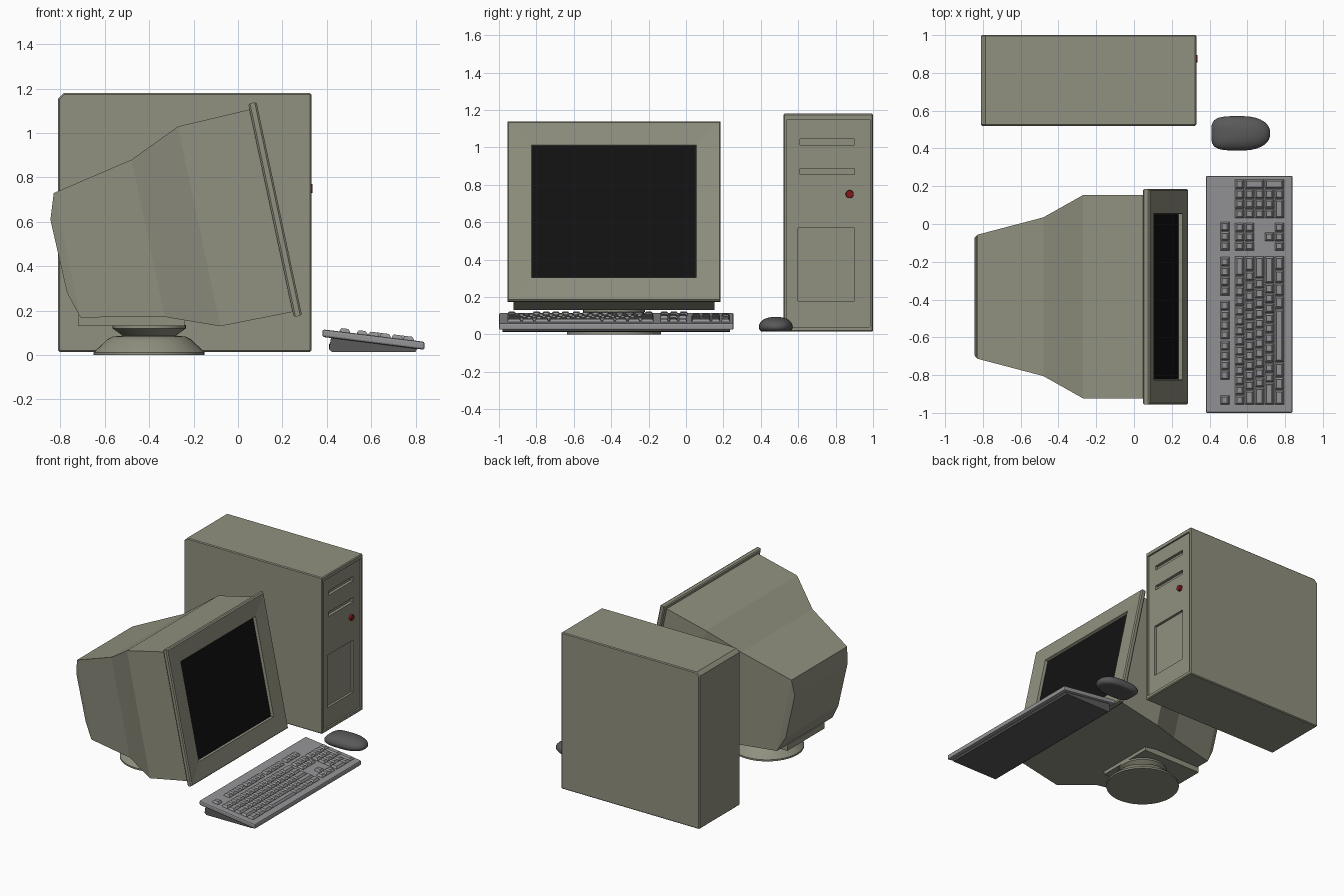
import bpy, bmesh, math
from mathutils import Matrix

if "Cube" in bpy.data.objects:
    bpy.data.objects.remove(bpy.data.objects["Cube"])


def material(name, r, g, b):
    m = bpy.data.materials.new(name)
    m.diffuse_color = (r, g, b, 1)
    m.use_nodes = True
    m.node_tree.nodes["Principled BSDF"].inputs["Base Color"].default_value = m.diffuse_color
    return m


BEIGE = material("beige_plastic", 0.28, 0.28, 0.215)
BLACK = material("screen_glass", 0.006, 0.006, 0.006)
RED = material("red_button", 0.22, 0.01, 0.01)
GREY = material("grey_plastic", 0.3, 0.3, 0.31)
DARK = material("dark_plastic", 0.1, 0.1, 0.1)
CY = -0.385  # monitor centre line


def finish(name, bm, mat, smooth=None):
    bmesh.ops.recalc_face_normals(bm, faces=bm.faces)
    me = bpy.data.meshes.new(name)
    bm.to_mesh(me)
    bm.free()
    ob = bpy.data.objects.new(name, me)
    bpy.context.collection.objects.link(ob)
    me.materials.append(mat)
    bpy.ops.object.select_all(action='DESELECT')
    ob.select_set(True)
    bpy.context.view_layer.objects.active = ob
    if smooth:
        bpy.ops.object.shade_smooth_by_angle(angle=math.radians(smooth))
    return ob


def loft_into(bm, rings):
    """Skin a list of equal-length point rings and cap both ends."""
    vs = [[bm.verts.new(p) for p in r] for r in rings]
    n = len(vs[0])
    for a, b in zip(vs, vs[1:]):
        for i in range(n):
            bm.faces.new((a[i], a[(i + 1) % n], b[(i + 1) % n], b[i]))
    bm.faces.new(vs[0][::-1])
    bm.faces.new(vs[-1])


def loft(name, rings, mat, smooth=None):
    bm = bmesh.new()
    loft_into(bm, rings)
    return finish(name, bm, mat, smooth)


def extrude_y(name, profile, y0, y1, mat):
    return loft(name, [[(x, y, z) for x, z in profile] for y in (y0, y1)], mat)


def box(name, x0, x1, y0, y1, z0, z1, mat):
    return extrude_y(name, [(x0, z0), (x1, z0), (x1, z1), (x0, z1)], y0, y1, mat)


def apply_modifier(ob, kind, **props):
    m = ob.modifiers.new(kind.lower(), kind)
    for k, v in props.items():
        setattr(m, k, v)
    bpy.context.view_layer.objects.active = ob
    bpy.ops.object.modifier_apply(modifier=m.name)


def lathe(name, profile, cx, cy, mat, n=40):
    rings = [[(cx + r * math.cos(2 * math.pi * i / n), cy + r * math.sin(2 * math.pi * i / n), z)
              for i in range(n)] for r, z in profile]
    return loft(name, rings, mat, 35)


def quad(xt, zt, xb, zb, half):
    return [(xb, CY - half, zb), (xb, CY + half, zb), (xt, CY + half, zt), (xt, CY - half, zt)]


# Monitor housing: cross-sections from the bezel to the rear hump
loft("monitor_housing", [
    quad(0.06, 1.108, 0.25, 0.195, 0.538),
    quad(-0.27, 1.03, -0.08, 0.13, 0.538),
    quad(-0.48, 0.88, -0.33, 0.172, 0.42),
    quad(-0.83, 0.73, -0.71, 0.17, 0.328),
    quad(-0.845, 0.61, -0.77, 0.28, 0.31)], BEIGE)


def bezel_ring(inset, d):
    """Rectangle on the tilted screen plane, inset from the rim, raised by d."""
    ux, uz, nx, nz = 0.209, -0.978, 0.978, 0.209
    return quad(0.046 + ux * inset + nx * d, 1.132 + uz * inset + nz * d,
                0.251 - ux * inset + nx * d, 0.171 - uz * inset + nz * d, 0.57 - inset)


# Bezel frame and screen
loft("monitor_bezel", [bezel_ring(i, d) for i, d in (
    (0.03, 0), (0.006, 0), (0, 0.008), (0, 0.03), (0.007, 0.038), (0.13, 0.033), (0.134, 0.01))], BEIGE)
loft("screen", [bezel_ring(0.134, d) for d in (0.008, 0.013)], BLACK)

# Swivel stand
lathe("stand_base", [(0.25, 0), (0.25, 0.012), (0.235, 0.028), (0.21, 0.05), (0.19, 0.07),
                     (0.165, 0.083), (0.12, 0.088)], -0.4, CY, BEIGE)
lathe("stand_neck", [(0.115, 0.085), (0.165, 0.12), (0.165, 0.135)], -0.4, CY, BEIGE)
box("stand_plate", -0.72, -0.24, CY - 0.22, CY + 0.22, 0.132, 0.178, BEIGE)

# Tower case with chamfered rear top edge
tower = extrude_y("tower_case", [(-0.81, 0.015), (0.33, 0.015), (0.33, 1.18), (-0.785, 1.18), (-0.81, 1.155)],
                  0.52, 1.0, BEIGE)
apply_modifier(tower, 'BEVEL', width=0.006, segments=1, limit_method='ANGLE', angle_limit=math.radians(60))

# Front panel recess, two drive slots and the lower cover recess
for x, y0, y1, z0, z1 in ((0.318, 0.54, 0.985, 0.04, 1.15), (0.296, 0.61, 0.9, 1.012, 1.045),
                          (0.296, 0.61, 0.9, 0.855, 0.887), (0.3, 0.6, 0.9, 0.18, 0.57)):
    cutter = box("cutter", x, 0.4, y0, y1, z0, z1, BEIGE)
    cutter.hide_render = True
    apply_modifier(tower, 'BOOLEAN', object=cutter, operation='DIFFERENCE', solver='EXACT')
    bpy.data.objects.remove(cutter)

# Power button
bm = bmesh.new()
bmesh.ops.create_cone(bm, cap_ends=True, segments=24, radius1=0.022, radius2=0.02, depth=0.02,
                      matrix=Matrix.Translation((0.325, 0.875, 0.75)) @ Matrix.Rotation(math.pi / 2, 4, 'Y'))
finish("power_button", bm, RED, 35)


def deck(x):
    return 0.116 - (x - 0.38) * 0.122


# Keyboard slab and wedge foot
slab = extrude_y("keyboard_body", [(0.38, 0.082), (0.84, 0.024), (0.84, deck(0.84)), (0.38, deck(0.38))],
                 -1.0, 0.255, GREY)
apply_modifier(slab, 'BEVEL', width=0.009, segments=2, limit_method='ANGLE')
extrude_y("keyboard_foot", [(0.41, 0.025), (0.425, 0.013), (0.8, 0.015), (0.81, 0.035), (0.42, 0.085)],
          -0.98, 0.235, DARK)

# Keycaps
U = 0.0525
keys = bmesh.new()


def key(x, y, wx=U, wy=U):
    def ring(g, h):
        return [(a, b, deck(a) + h) for a, b in ((x + g, y + g), (x + wx - g, y + g),
                                                 (x + wx - g, y + wy - g), (x + g, y + wy - g))]
    loft_into(keys, [ring(0.002, -0.004), ring(0.003, 0.005), ring(0.011, 0.016), ring(0.014, 0.014)])


X0, YM, YN, YP = 0.533, -0.958, -0.142, 0.028
ROWS = [[1] * 13 + [2], [1.5] + [1] * 12 + [1.5], [1.75] + [1] * 11 + [2.25],
        [2.25] + [1] * 10 + [2.75], [1.5, 1.3, 1.5, 5.4, 1.3, 1.3, 1.3, 1.4]]
for r, row in enumerate(ROWS):
    y = YM
    for w in row:
        key(X0 + r * U, y, wy=w * U)
        y += w * U
# function row
for start, count in ((YM, 1), (-0.825, 4), (-0.612, 4), (-0.38, 4), (YN, 3)):
    for i in range(count):
        key(0.455, start + i * U * 0.98)
# navigation block and arrows
for i in range(3):
    for r in (0, 1, 4):
        key(X0 + r * U, YN + i * 0.05, wy=0.05)
key(X0 + 3 * U, YN + 0.05, wy=0.05)
# number pad
for r in range(4):
    for c in range(3):
        key(X0 + r * U, YP + c * U)
key(X0 + 4 * U, YP, wy=2 * U)
key(X0 + 4 * U, YP + 2 * U)
key(X0, YP + 3 * U)
key(X0 + U, YP + 3 * U, wx=2 * U)
key(X0 + 3 * U, YP + 3 * U, wx=2 * U)
finish("keyboard_keys", keys, GREY)

# Mouse: rounded shell, squarer at the button end, flat underneath
bm = bmesh.new()
bmesh.ops.create_uvsphere(bm, u_segments=36, v_segments=20, radius=1)
for v in bm.verts:
    x, y, z = v.co
    t = math.atan2(y, x)
    p = 4 if x < 0 else 2.3
    f = (abs(math.cos(t)) ** p + abs(math.sin(t)) ** p) ** (-1 / p)
    rr = math.hypot(x, y) ** 0.85
    v.co = (0.565 + 0.156 * rr * f * math.cos(t), 0.48 + 0.091 * rr * f * math.sin(t),
            0.04 + (z * 0.054 if z > 0 else max(z * 0.045, -0.025)))
finish("mouse", bm, DARK, 40)
